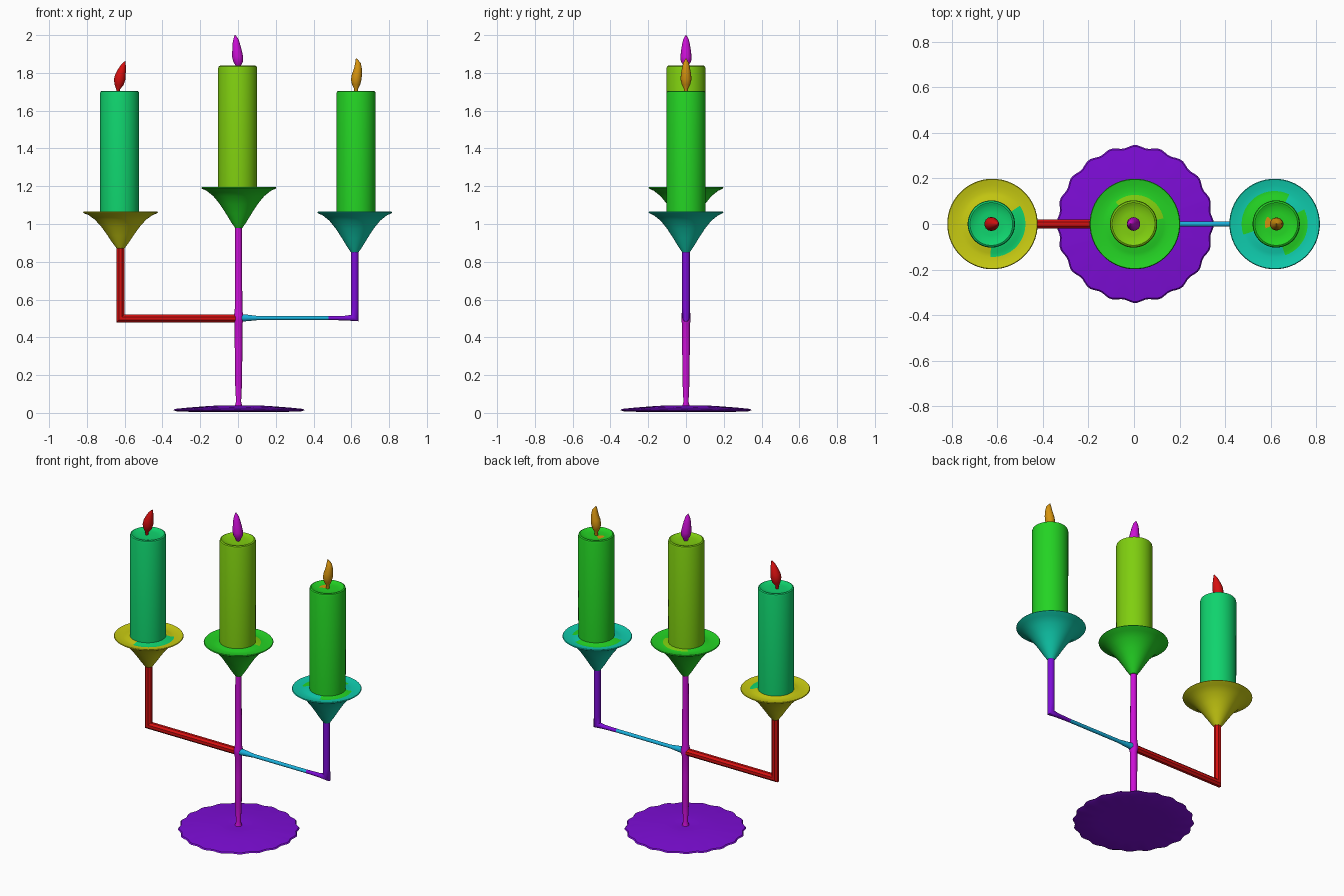
import bpy, bmesh, math

# Colours as display values, converted to linear
COLOURS = {
    "red": (0.84, 0.06, 0.06), "orange": (0.84, 0.58, 0.06),
    "olive_yellow": (0.79, 0.80, 0.07), "lime": (0.50, 0.81, 0.06),
    "green": (0.14, 0.83, 0.14), "emerald": (0.06, 0.83, 0.43),
    "teal": (0.06, 0.80, 0.68), "sky_blue": (0.10, 0.69, 0.86),
    "purple": (0.49, 0.05, 0.84), "magenta": (0.80, 0.06, 0.84),
}
MATS = {}
for label, rgb in COLOURS.items():
    MATS[label] = bpy.data.materials.new(label)
    MATS[label].diffuse_color = [((c + 0.055) / 1.055) ** 2.4 for c in rgb] + [1]


def loft(name, sections, colours, sides=40, rule=None, wave=None):
    """Skin elliptical sections (x, z, ux, uz, ry) that all lie across the xz plane."""
    bm = bmesh.new()
    rings = []
    for x, z, ux, uz, ry in sections:
        ring = []
        for i in range(sides):
            a = 2 * math.pi * (i + 0.5) / sides
            k = wave(a, ry) if wave else 1
            c, s = math.cos(a) * k, math.sin(a) * k
            ring.append(bm.verts.new((x + ux * c, ry * s, z + uz * c)))
        rings.append(ring)
    for lo, hi in zip(rings, rings[1:]):
        for i in range(sides):
            j = (i + 1) % sides
            bm.faces.new((lo[i], lo[j], hi[j], hi[i]))
    bm.faces.new(rings[0])
    bm.faces.new(rings[-1])
    bmesh.ops.recalc_face_normals(bm, faces=bm.faces)
    if rule:
        for f in bm.faces:
            f.material_index = 1 if rule(f.calc_center_median(), f.normal) else 0
    mesh = bpy.data.meshes.new(name)
    bm.to_mesh(mesh)
    bm.free()
    for c in colours:
        mesh.materials.append(MATS[c])
    ob = bpy.data.objects.new(name, mesh)
    bpy.context.collection.objects.link(ob)
    bpy.context.view_layer.objects.active = ob
    ob.select_set(True)
    bpy.ops.object.shade_smooth_by_angle(angle=math.radians(40))
    ob.select_set(False)
    return ob


def turned(cx, profile):
    """Round sections about a vertical axis from (radius, height) pairs."""
    return [(cx, z, r, 0, r) for r, z in profile]


def patch(cx, spans, radius):
    """Upward faces inside a radius and within spans of degrees."""
    def rule(p, n):
        a = math.degrees(math.atan2(p.y, p.x - cx)) % 360
        near = math.hypot(p.x - cx, p.y) < radius
        return n.z > 0.5 and near and any(s <= a <= e for s, e in spans)
    return rule


# Scalloped foot plate, a thin domed disc
loft("base_plate",
     turned(0.005, [(0.02, 0.004), (0.2, 0.004), (0.325, 0.008), (0.341, 0.014),
                    (0.335, 0.021), (0.27, 0.028), (0.18, 0.035), (0.1, 0.04),
                    (0.05, 0.038), (0.015, 0.036)]),
     ["purple"], 120,
     wave=lambda a, r: 1 + (0.018 * math.cos(20 * a) if r > 0.3 else 0))

# Central stem with a small swelling where the arms meet
loft("stem",
     turned(0.003, [(0.022, 0.03), (0.014, 0.06), (0.019, 0.16), (0.021, 0.35),
                    (0.021, 0.47), (0.026, 0.49), (0.026, 0.515), (0.021, 0.54),
                    (0.019, 0.8), (0.018, 1.02)]), ["magenta"], 12)

# Left arm: one even mitred tube
t = 0.022
loft("left_arm", [(0, 0.5, 0, t, t), (-0.622, 0.5, t, t, t), (-0.622, 0.9, t, 0, t)],
     ["red"], 8)

# Right arm: thin bar, then thicker mitred riser
loft("right_arm",
     [(0.01, 0.503, 0, -0.021, 0.021), (0.04, 0.503, 0, -0.019, 0.018),
      (0.11, 0.502, 0, -0.011, 0.012), (0.48, 0.502, 0, -0.011, 0.012),
      (0.57, 0.502, 0, -0.013, 0.015), (0.618, 0.502, 0.022, -0.018, 0.02),
      (0.618, 0.56, 0.021, 0, 0.021), (0.618, 0.88, 0.021, 0, 0.021)],
     ["sky_blue", "purple"], 10, rule=lambda p, n: p.x > 0.48)

# Drip cups, candles and flames:
# name, cup x, candle x, rim height, cup depth, candle top, cup/candle/flame colour,
# wax patch spans, wax patch radius
SETS = [
    ("left", -0.622, -0.627, 1.065, 0.195, 1.705, "olive_yellow", "emerald", "red",
     [(0, 35), (270, 360)], 0.14),
    ("middle", 0.004, -0.002, 1.195, 0.215, 1.838, "green", "lime", "magenta",
     [(10, 130)], 0.128),
    ("right", 0.618, 0.625, 1.065, 0.215, 1.705, "teal", "green", "orange",
     [(0, 25), (65, 200), (290, 360)], 0.14),
]
# Flame centre line and radius: (x offset, height, radius)
FLAMES = {
    "left": [(-0.008, -0.012, 0.008), (-0.008, 0.008, 0.010), (-0.002, 0.03, 0.024),
             (0, 0.058, 0.031), (0.004, 0.085, 0.029), (0.012, 0.112, 0.022),
             (0.02, 0.138, 0.013), (0.03, 0.157, 0.002)],
    "middle": [(0.003, -0.012, 0.01), (0.003, 0.006, 0.017), (0.003, 0.022, 0.027),
               (0, 0.047, 0.03), (-0.003, 0.08, 0.026), (-0.007, 0.112, 0.021),
               (-0.009, 0.14, 0.014), (-0.013, 0.162, 0.002)],
    "right": [(0, -0.012, 0.009), (0, 0.012, 0.011), (0, 0.032, 0.022),
              (0.001, 0.06, 0.029), (0.005, 0.09, 0.027), (0.01, 0.12, 0.021),
              (0.01, 0.148, 0.015), (0.001, 0.172, 0.002)],
}
for name, ux, cx, rim, depth, top, cup, wax, fire, spans, reach in SETS:
    flare = [(0.02, 1), (0.042, 0.85), (0.068, 0.65), (0.1, 0.42), (0.135, 0.22),
             (0.17, 0.09), (0.192, 0.045), (0.199, 0.02), (0.196, 0)]
    profile = [(r, rim - depth * d) for r, d in flare]
    profile += [(0.17, rim - 0.006), (0.145, rim - 0.008), (0.128, rim - 0.007),
                (0.113, rim - 0.002), (0.09, rim)]
    loft(name + "_drip_cup", turned(ux, profile), [cup, wax], 48,
         rule=patch(ux, spans, reach))

    # Candle with a rounded rim and a slightly sunken top
    body = [(0.103, rim - 0.01), (0.104, top - 0.015), (0.101, top - 0.004),
            (0.094, top), (0.086, top - 0.003), (0.078, top - 0.008),
            (0.05, top - 0.01), (0.02, top - 0.01), (0.005, top - 0.01)]
    drip = patch(cx, [(140, 205)], 0.055) if name == "right" else None
    loft(name + "_candle", turned(cx, body), [wax, fire], 40, rule=drip)

    # Curled flame
    loft(name + "_flame",
         [(cx + dx, top + dz, r, 0, r) for dx, dz, r in FLAMES[name]], [fire], 14)
